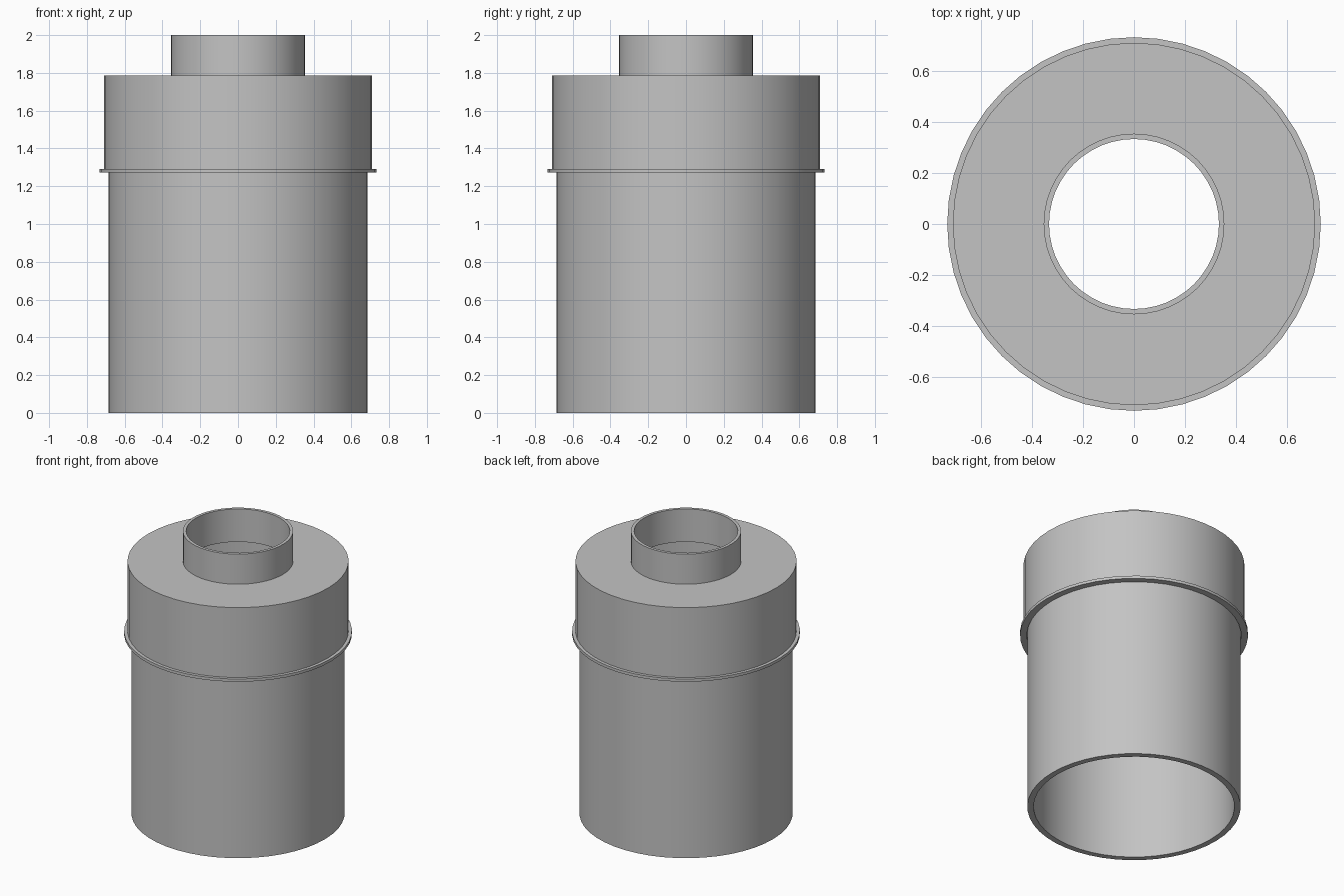
import bpy
import bmesh
import math

cube = bpy.data.objects.get("Cube")
if cube:
    bpy.data.objects.remove(cube, do_unlink=True)

SEGMENTS = 48

grey = bpy.data.materials.new("plain_grey")
grey.use_nodes = True
colour = (0.55, 0.55, 0.55, 1)
grey.diffuse_color = colour
grey.node_tree.nodes["Principled BSDF"].inputs["Base Color"].default_value = colour


def lathe(name, profile):
    """Spin a closed (radius, height) profile around the z axis."""
    bm = bmesh.new()
    rings = []
    for i in range(SEGMENTS):
        a = 2 * math.pi * i / SEGMENTS
        rings.append([bm.verts.new((r * math.cos(a), r * math.sin(a), z)) for r, z in profile])
    count = len(profile)
    for i in range(SEGMENTS):
        here, there = rings[i], rings[(i + 1) % SEGMENTS]
        for j in range(count):
            k = (j + 1) % count
            bm.faces.new((here[j], there[j], there[k], here[k]))
    bmesh.ops.recalc_face_normals(bm, faces=bm.faces)
    mesh = bpy.data.meshes.new(name)
    bm.to_mesh(mesh)
    bm.free()
    mesh.materials.append(grey)
    obj = bpy.data.objects.new(name, mesh)
    bpy.context.collection.objects.link(obj)
    bpy.ops.object.select_all(action="DESELECT")
    obj.select_set(True)
    bpy.context.view_layer.objects.active = obj
    bpy.ops.object.shade_smooth_by_angle(angle=math.radians(30))
    return obj


# Open pipe that slides up inside the cap
lathe("body_tube", [(0.645, 0), (0.685, 0), (0.685, 1.765), (0.645, 1.765)])

# Cap with a bottom lip, a flat top and a hollow neck
lathe("cap_with_neck", [
    (0.688, 1.272), (0.732, 1.272), (0.732, 1.292), (0.71, 1.292),
    (0.71, 1.787), (0.354, 1.787), (0.354, 2.0), (0.333, 2.0),
    (0.333, 1.767), (0.688, 1.767),
])
